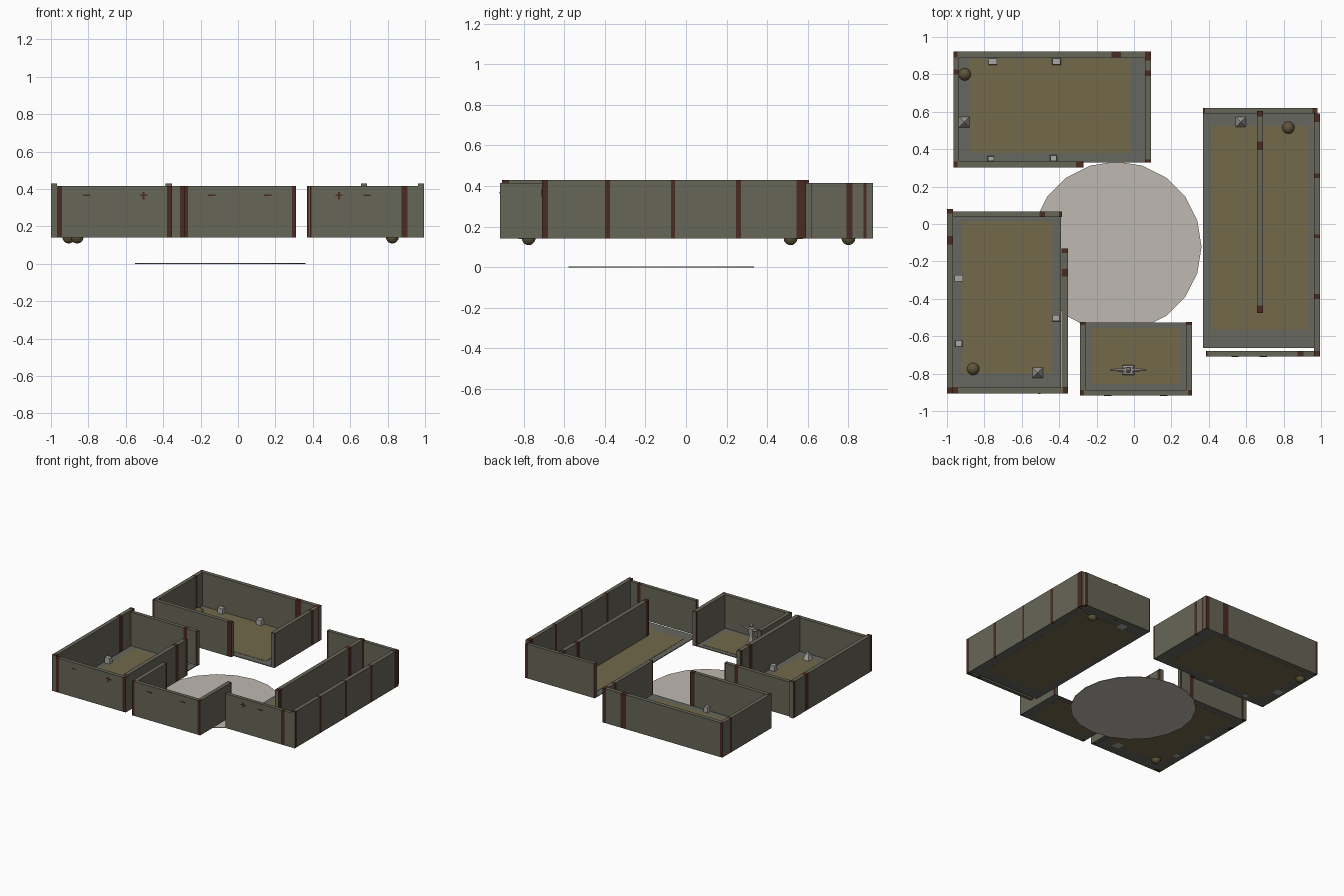
import bpy, bmesh, math
from mathutils import Matrix, Vector

if "Cube" in bpy.data.objects:
    bpy.data.objects.remove(bpy.data.objects["Cube"])


def mat(name, rgb):
    m = bpy.data.materials.new(name)
    m.diffuse_color = (*rgb, 1)
    m.use_nodes = True
    m.node_tree.nodes["Principled BSDF"].inputs["Base Color"].default_value = m.diffuse_color
    return m


GREY = mat("wall_grey", (0.135, 0.132, 0.098))
RUST = mat("rust_brown", (0.068, 0.024, 0.015))
OLIVE = mat("floor_olive", (0.168, 0.142, 0.068))
EDGE = mat("floor_edge_grey", (0.135, 0.135, 0.115))
STONE = mat("pale_stone", (0.40, 0.39, 0.37))
BALL = mat("bulb_brown", (0.115, 0.092, 0.04))
DISC = mat("ground_beige", (0.52, 0.49, 0.44))
Z0 = 0.142                                   # underside of the rooms


def finish(bm, name, mats):
    me = bpy.data.meshes.new(name)
    bm.to_mesh(me)
    bm.free()
    for m in mats:
        me.materials.append(m)
    ob = bpy.data.objects.new(name, me)
    bpy.context.collection.objects.link(ob)
    return ob


def add_box(bm, lo, hi, taper=1.0):
    lo, hi = Vector(lo), Vector(hi)
    g = bmesh.ops.create_cube(bm, size=1)
    c, s = (lo + hi) / 2, hi - lo
    for v in g["verts"]:
        k = taper if v.co.z > 0 else 1
        v.co = Vector((v.co.x * s.x * k + c.x, v.co.y * s.y * k + c.y, v.co.z * s.z + c.z))


def box(name, lo, hi, m, taper=1.0):
    bm = bmesh.new()
    add_box(bm, lo, hi, taper)
    return finish(bm, name, [m])


def wall(name, x0, x1, y0, y1, top, rust=()):
    """Straight wall, cut across at the rust bands, which get the rust colour."""
    bm = bmesh.new()
    add_box(bm, (x0, y0, Z0), (x1, y1, top))
    axis = 0 if x1 - x0 > y1 - y0 else 1
    n = Vector((1, 0, 0)) if axis == 0 else Vector((0, 1, 0))
    for band in rust:
        for p in band:
            bmesh.ops.bisect_plane(bm, geom=bm.verts[:] + bm.edges[:] + bm.faces[:],
                                   plane_co=n * p, plane_no=n)
    for f in bm.faces:
        c = f.calc_center_median()[axis]
        if abs(f.normal[axis]) < 0.5 and any(a < c < b for a, b in rust):
            f.material_index = 1
    return finish(bm, name, [GREY, RUST])


def floor(name, outer, inner):
    x0, x1, y0, y1 = outer
    box(name + "_floor_edge", (x0, y0, Z0), (x1, y1, Z0 + 0.006), EDGE)
    x0, x1, y0, y1 = inner
    box(name + "_floor", (x0, y0, Z0 - 0.001), (x1, y1, Z0 + 0.008), OLIVE)


# back left room
floor("hall", (-0.96, 0.085, 0.33, 0.92), (-0.88, -0.02, 0.38, 0.885))
wall("hall_back_wall", -0.965, 0.09, 0.89, 0.922, 0.415,
     [(-0.965, -0.945), (-0.12, -0.07), (0.06, 0.09)])
wall("hall_left_wall", -0.965, -0.935, 0.335, 0.89, 0.415, [(0.80, 0.825)])
wall("hall_right_wall", 0.058, 0.09, 0.33, 0.89, 0.415,
     [(0.33, 0.345), (0.79, 0.82), (0.875, 0.89)])
wall("hall_front_wall", -0.965, -0.27, 0.303, 0.333, 0.415,
     [(-0.965, -0.945), (-0.31, -0.27)])

# front left room
floor("bedroom", (-0.97, -0.39, -0.88, 0.04), (-0.92, -0.44, -0.80, 0.015))
wall("bedroom_left_wall", -1.0, -0.968, -0.905, 0.08, 0.43,
     [(-0.905, -0.875), (-0.11, -0.065), (0.055, 0.08)])
wall("bedroom_back_wall", -0.968, -0.385, 0.038, 0.068, 0.415,
     [(-0.505, -0.475), (-0.40, -0.385)])
wall("bedroom_right_wall", -0.388, -0.354, -0.875, -0.13, 0.43,
     [(-0.28, -0.24), (-0.155, -0.13)])
wall("bedroom_front_wall", -0.968, -0.354, -0.905, -0.875, 0.415,
     [(-0.968, -0.942), (-0.38, -0.354)])

# small front room, open at the back
floor("chapel", (-0.28, 0.30, -0.905, -0.527), (-0.225, 0.245, -0.855, -0.56))
wall("chapel_front_wall", -0.29, 0.31, -0.917, -0.887, 0.415,
     [(-0.29, -0.268), (0.288, 0.31)])
wall("chapel_left_wall", -0.29, -0.258, -0.887, -0.525, 0.415, [(-0.54, -0.525)])
wall("chapel_right_wall", 0.278, 0.31, -0.887, -0.525, 0.415, [(-0.54, -0.525)])

# long right room, open on the left
floor("gallery", (0.368, 0.98, -0.662, 0.595), (0.415, 0.925, -0.565, 0.525))
wall("gallery_back_wall", 0.368, 0.98, 0.592, 0.62, 0.415, [(0.368, 0.38), (0.955, 0.975)])
wall("gallery_right_wall", 0.963, 0.995, -0.708, 0.592, 0.43,
     [(-0.708, -0.68), (-0.40, -0.375), (-0.075, -0.055), (0.245, 0.27), (0.545, 0.59)])
wall("gallery_front_wall", 0.385, 0.963, -0.708, -0.68, 0.415,
     [(0.385, 0.392), (0.875, 0.905)])
wall("gallery_middle_wall", 0.657, 0.69, -0.475, 0.605, 0.43,
     [(-0.475, -0.435), (0.395, 0.44), (0.575, 0.605)])

# small rust marks on the outer front faces: x, wall face y, has upright stroke
for i, (x, y, cross) in enumerate([(-0.81, -0.905, 0), (-0.505, -0.905, 1), (-0.14, -0.917, 0),
                                   (0.16, -0.917, 0), (0.54, -0.708, 1), (0.69, -0.708, 0)]):
    bm = bmesh.new()
    add_box(bm, (x - 0.02, y - 0.002, 0.362), (x + 0.02, y + 0.002, 0.37))
    if cross:
        add_box(bm, (x - 0.005, y - 0.003, 0.345), (x + 0.005, y + 0.002, 0.385))
    finish(bm, f"rust_mark_{i}", [RUST])

# round bulbs set into the floors
for i, (x, y) in enumerate([(-0.905, 0.80), (-0.86, -0.775), (0.825, 0.515)]):
    bm = bmesh.new()
    bmesh.ops.create_uvsphere(bm, u_segments=16, v_segments=10, radius=0.034,
                              matrix=Matrix.Translation((x, y, 0.143)))
    finish(bm, f"bulb_{i}", [BALL])

# pale pyramids
for i, (x, y) in enumerate([(-0.908, 0.545), (0.57, 0.545), (-0.515, -0.795)]):
    bm = bmesh.new()
    rot = Matrix.Translation((x, y, 0.178)) @ Matrix.Rotation(math.pi / 4, 4, 'Z')
    bmesh.ops.create_cone(bm, cap_ends=True, segments=4, radius1=0.044, radius2=0.002,
                          depth=0.076, matrix=rot)
    finish(bm, f"pyramid_{i}", [STONE])

# small stone blocks along the walls
for i, (x, y, a, b) in enumerate([(-0.755, 0.868, 0.024, 0.018), (-0.415, 0.868, 0.024, 0.018),
                                  (-0.765, 0.349, 0.018, 0.014), (-0.43, 0.352, 0.018, 0.016),
                                  (-0.937, -0.29, 0.024, 0.018), (-0.937, -0.64, 0.02, 0.018),
                                  (-0.417, -0.503, 0.022, 0.018)]):
    box(f"stone_block_{i}", (x - a, y - b, Z0), (x + a, y + b, Z0 + 0.05), STONE, 0.9)

# statue with outstretched arms
sx, sy = -0.03, -0.78
bm = bmesh.new()
add_box(bm, (sx - 0.035, sy - 0.028, Z0), (sx + 0.035, sy + 0.028, 0.165), 0.8)
add_box(bm, (sx - 0.02, sy - 0.015, 0.165), (sx + 0.02, sy + 0.015, 0.22), 0.6)
add_box(bm, (sx - 0.014, sy - 0.011, 0.22), (sx + 0.014, sy + 0.011, 0.272), 1.5)
bmesh.ops.create_icosphere(bm, subdivisions=1, radius=0.016,
                           matrix=Matrix.Translation((sx, sy, 0.293)))
for s in (-1, 1):
    arm = Matrix.Translation((sx + s * 0.055, sy, 0.266)) @ Matrix.Rotation(s * math.radians(80), 4, 'Y')
    bmesh.ops.create_cone(bm, cap_ends=True, segments=6, radius1=0.01, radius2=0.005,
                          depth=0.085, matrix=arm)
finish(bm, "statue", [STONE])

# ground disc under the rooms
bm = bmesh.new()
bmesh.ops.create_cone(bm, cap_ends=True, segments=20, radius1=0.456, radius2=0.456, depth=0.004,
                      matrix=Matrix.Translation((-0.095, -0.122, 0.002)))
finish(bm, "ground_disc", [DISC])
